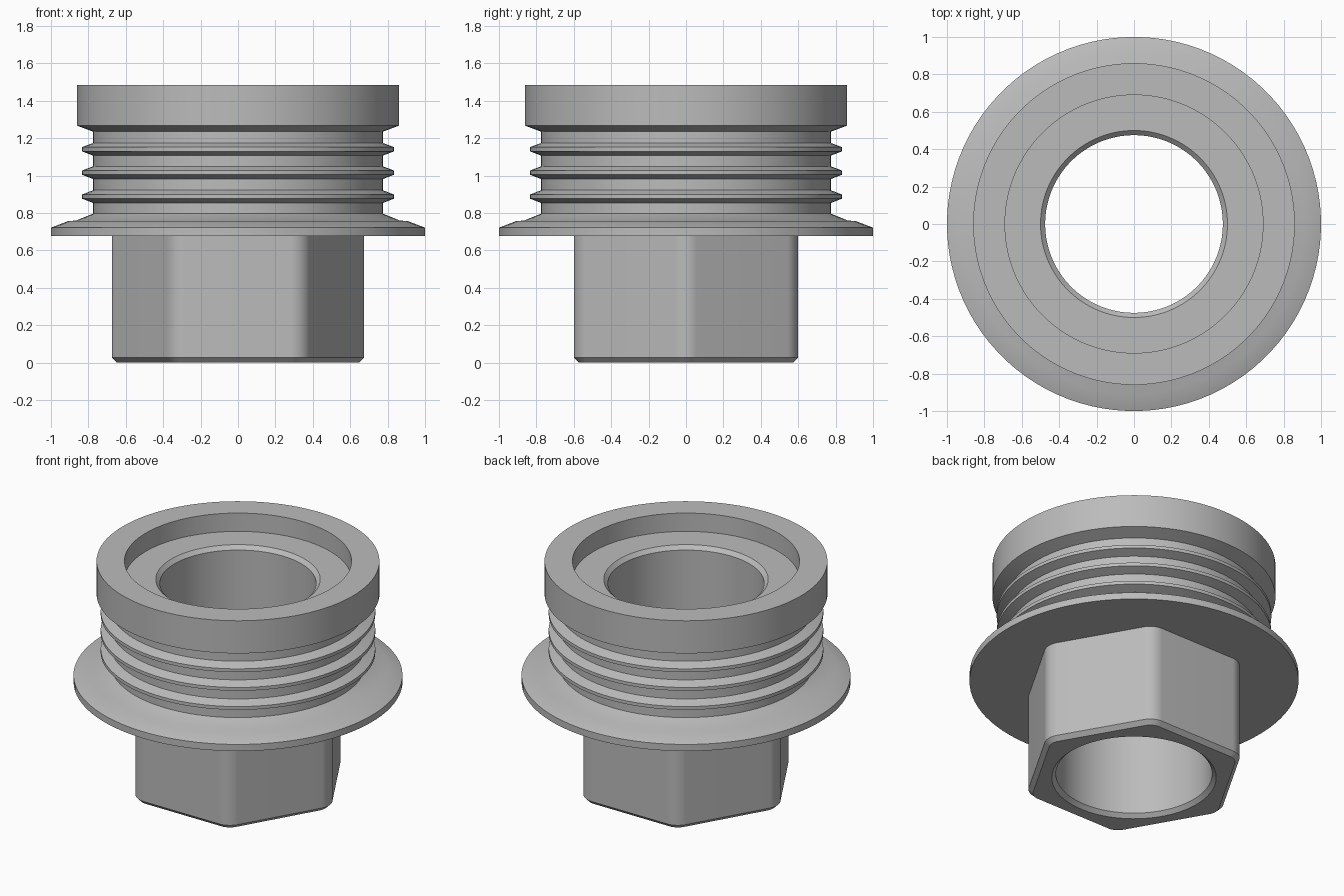
import bpy
import bmesh
from math import cos, sin, pi, radians

if "Cube" in bpy.data.objects:
    bpy.data.objects.remove(bpy.data.objects["Cube"], do_unlink=True)

SIDES = 96
ARC = SIDES // 6


def circle(radius, z):
    """Round ring, phased so it lines up with the hexagon corners."""
    step = 2 * pi / SIDES
    first = -(ARC - 1) / 2
    return [(radius * cos((i + first) * step), radius * sin((i + first) * step), z)
            for i in range(SIDES)]


def hexagon(apothem, fillet, z):
    """Rounded hexagon ring with corners on the x axis."""
    centre = (apothem - fillet) / cos(pi / 6)
    ring = []
    for corner in range(6):
        a = corner * pi / 3
        for i in range(ARC):
            b = a - pi / 6 + (pi / 3) * i / (ARC - 1)
            ring.append((centre * cos(a) + fillet * cos(b),
                         centre * sin(a) + fillet * sin(b), z))
    return ring


# Hexagonal grip with a chamfered foot
rings = [hexagon(0.573, 0.088, 0), hexagon(0.6, 0.115, 0.027), hexagon(0.6, 0.115, 0.677)]

# Sealing flange
profile = [(1, 0.677), (1, 0.722), (0.909, 0.757), (0.866, 0.76), (0.775, 0.797)]

# Three thread ribs on the core
CORE, TIP = 0.775, 0.835
for mid in (0.888, 1.016, 1.141):
    profile += [(CORE, mid - 0.034), (TIP, mid - 0.011), (TIP, mid + 0.011), (CORE, mid + 0.034)]

# Top rim, recess and chamfered bore
profile += [(CORE, 1.235), (0.86, 1.267), (0.86, 1.486), (0.69, 1.486),
            (0.69, 1.363), (0.5, 1.363), (0.475, 1.338), (0.475, 0.025), (0.5, 0)]
rings += [circle(r, z) for r, z in profile]

# Skin the rings into one closed solid
bm = bmesh.new()
loops = [[bm.verts.new(p) for p in ring] for ring in rings]
for k, lower in enumerate(loops):
    upper = loops[(k + 1) % len(loops)]
    for i in range(SIDES):
        j = (i + 1) % SIDES
        bm.faces.new((lower[i], lower[j], upper[j], upper[i]))
bmesh.ops.recalc_face_normals(bm, faces=bm.faces)
mesh = bpy.data.meshes.new("threaded_hex_plug")
bm.to_mesh(mesh)
bm.free()

plug = bpy.data.objects.new("threaded_hex_plug", mesh)
bpy.context.collection.objects.link(plug)

# Plain grey metal
grey = bpy.data.materials.new("plain grey")
grey.use_nodes = True
colour = (0.5, 0.5, 0.5, 1)
grey.diffuse_color = colour
grey.node_tree.nodes["Principled BSDF"].inputs["Base Color"].default_value = colour
mesh.materials.append(grey)

bpy.ops.object.select_all(action="DESELECT")
plug.select_set(True)
bpy.context.view_layer.objects.active = plug
bpy.ops.object.shade_smooth_by_angle(angle=radians(30))
